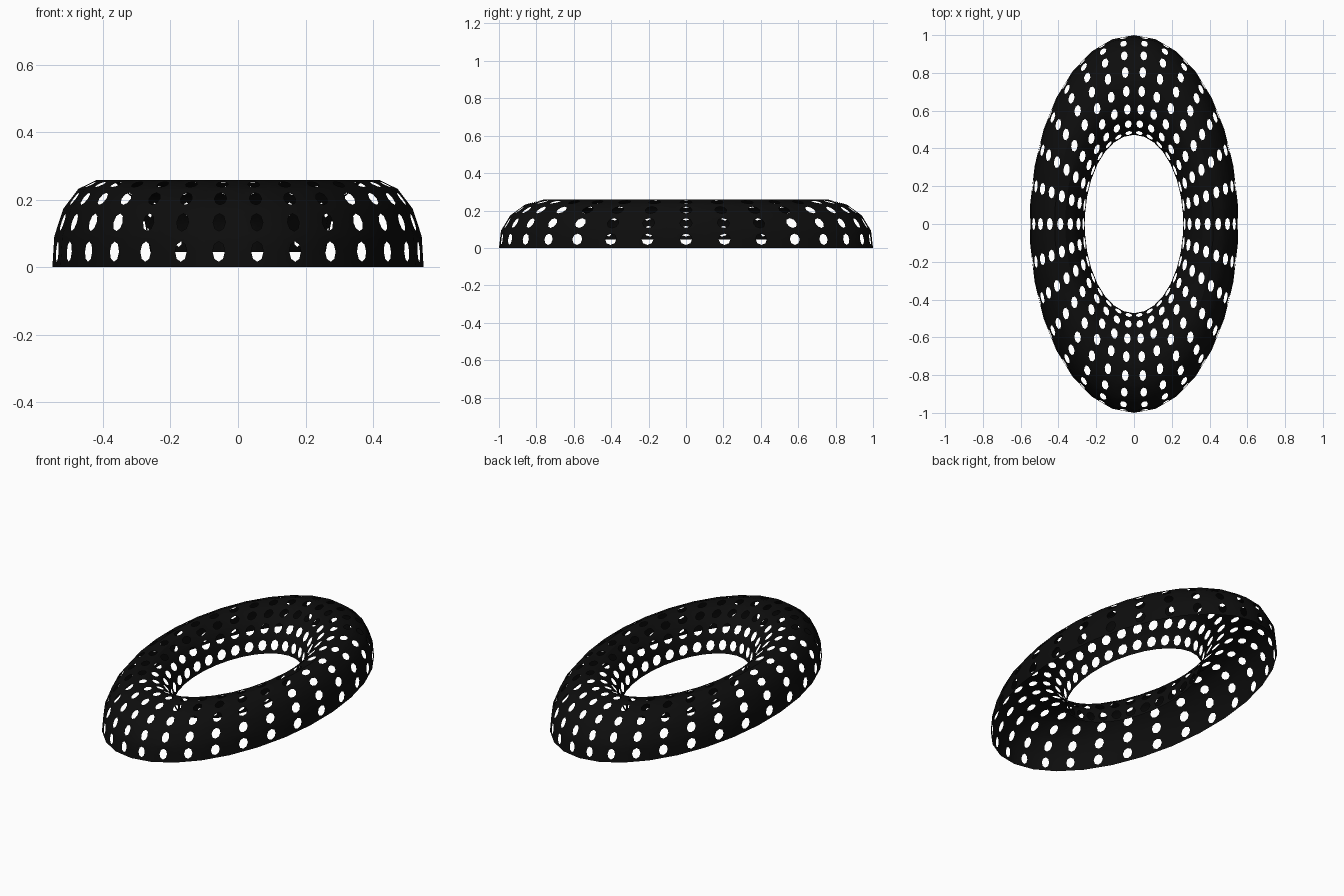
import bpy, bmesh, math
from mathutils import Vector

if "Cube" in bpy.data.objects:
    bpy.data.objects.remove(bpy.data.objects["Cube"])

COLS, ROWS = 30, 8            # cells around the ring, cells over the tube
CENTRE_R, CENTRE_Z = 0.736, 0.0225
TUBE_R, TUBE_H = 0.265, 0.237
TILT = math.radians(-5.4)     # inner rim sits a little higher than the outer rim
X_SCALE = 0.553
HOLE = 0.033


def ring_point(col, row):
    """Corner point of the grid on the tilted half torus (x not yet squashed)."""
    a = math.radians(6) + col * math.tau / COLS
    t = TILT + row * math.pi / ROWS
    r = CENTRE_R + TUBE_R * math.cos(t)
    return Vector((r * math.cos(a), r * math.sin(a), CENTRE_Z + TUBE_H * math.sin(t)))


# perforated shell: each cell is a quad with an octagonal opening
bm = bmesh.new()
for c in range(COLS):
    for r in range(ROWS):
        p = [ring_point(c, r), ring_point(c + 1, r),
             ring_point(c + 1, r + 1), ring_point(c, r + 1)]
        mid = sum(p, Vector()) / 4
        u = ((p[1] + p[2]) - (p[0] + p[3])).normalized()
        v = ((p[2] + p[3]) - (p[0] + p[1])).normalized()
        outer, inner = [], []
        for i in range(4):
            outer += [p[i], (p[i] + p[(i + 1) % 4]) / 2]
        for k in range(8):
            a = math.radians(225 + 45 * k)
            inner.append(mid + HOLE * (u * math.cos(a) + v * math.sin(a) * 0.92))
        ov = [bm.verts.new(q) for q in outer]
        iv = [bm.verts.new(q) for q in inner]
        for k in range(8):
            n = (k + 1) % 8
            bm.faces.new((ov[k], ov[n], iv[n], iv[k]))

bmesh.ops.remove_doubles(bm, verts=bm.verts, dist=0.0005)
bmesh.ops.scale(bm, vec=(X_SCALE, 1, 1), verts=bm.verts)

mesh = bpy.data.meshes.new("perforated_ring")
bm.to_mesh(mesh)
bm.free()
ring = bpy.data.objects.new("perforated_ring", mesh)
bpy.context.collection.objects.link(ring)

# black finish
black = bpy.data.materials.new("black")
black.diffuse_color = (0.004, 0.004, 0.004, 1)
black.use_nodes = True
black.node_tree.nodes["Principled BSDF"].inputs["Base Color"].default_value = black.diffuse_color
mesh.materials.append(black)

bpy.context.view_layer.objects.active = ring
ring.select_set(True)
bpy.ops.object.shade_smooth_by_angle(angle=math.radians(30))
